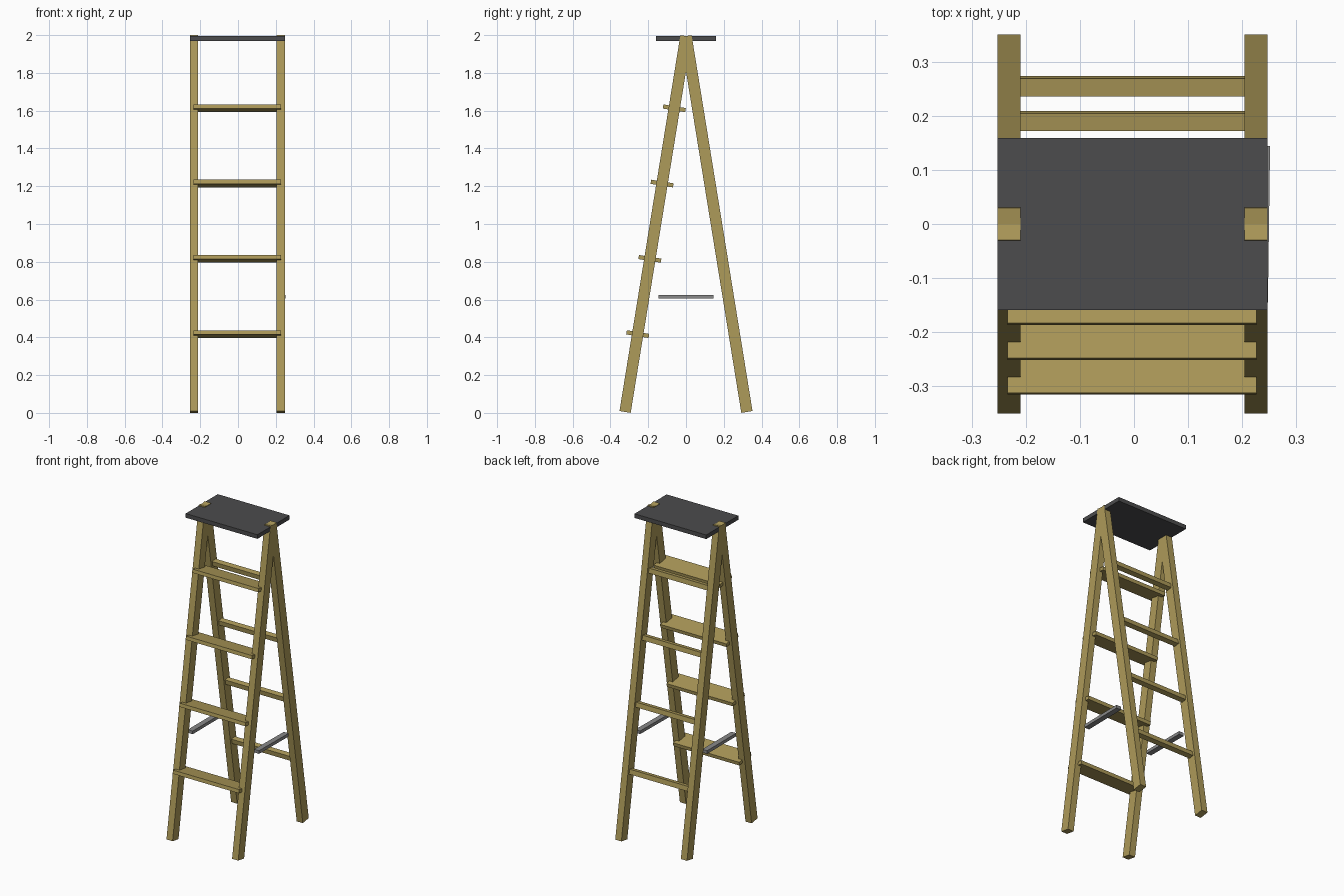
import bpy
import math
from mathutils import Matrix, Vector

if "Cube" in bpy.data.objects:
    bpy.data.objects.remove(bpy.data.objects["Cube"])

TILT = math.radians(9.2)      # lean of each frame
CX = -0.0028                  # centre of the frame in x
LEG_X = 0.2292                # half spacing of legs
LEG_LEN = 2.016


def material(name, rgb):
    m = bpy.data.materials.new(name)
    m.diffuse_color = (*rgb, 1.0)
    m.use_nodes = True
    m.node_tree.nodes["Principled BSDF"].inputs["Base Color"].default_value = m.diffuse_color
    return m


WOOD = material("tan wood", (0.42, 0.325, 0.10))
DARK = material("dark grey", (0.072, 0.072, 0.074))
STEEL = material("steel grey", (0.25, 0.25, 0.25))


def box(name, loc, size, mat, rot=(0, 0, 0)):
    """Box with the given centre, full size and rotation."""
    bpy.ops.mesh.primitive_cube_add(size=1, location=loc, rotation=rot)
    ob = bpy.context.object
    ob.name = name
    ob.data.transform(Matrix.Diagonal(Vector((*size, 1.0))))
    ob.data.materials.append(mat)
    return ob


def frame_y(z):
    """Distance of a leg's centre line from y = 0 at height z."""
    return 0.1613 + (1.0 - z) * math.tan(TILT)


STEP_HEIGHTS = [0.417 + 0.3985 * i for i in range(4)]

# Legs: two leaning frames crossing at the top
for s, label in ((-1, "front"), (1, "back")):
    for side, sname in ((-1, "left"), (1, "right")):
        box(f"{label}_leg_{sname}", (CX + side * LEG_X, s * frame_y(1.0), 1.0),
            (0.0426, 0.06, LEG_LEN), WOOD, (s * TILT, 0, 0))

for i, z in enumerate(STEP_HEIGHTS, 1):
    # Wide treads on the front frame
    box(f"tread_{i}", (CX - 0.001, -frame_y(z), z),
        (0.462, 0.12, 0.022), WOOD, (-TILT, 0, 0))
    # Narrow rungs on the back frame
    box(f"back_rung_{i}", (CX, frame_y(z), z),
        (0.46, 0.033, 0.03), WOOD, (TILT, 0, 0))

# Top platform, just below the leg tips
box("top_platform", (CX, 0, 1.981), (0.5008, 0.32, 0.026), DARK)

# Spreader bars between the frames
box("spreader_left", (-0.232, 0, 0.615), (0.034, 0.29, 0.02), STEEL)
box("spreader_right", (0.2335, 0, 0.615), (0.034, 0.29, 0.02), STEEL,
    (0, 0, math.radians(-0.8)))
